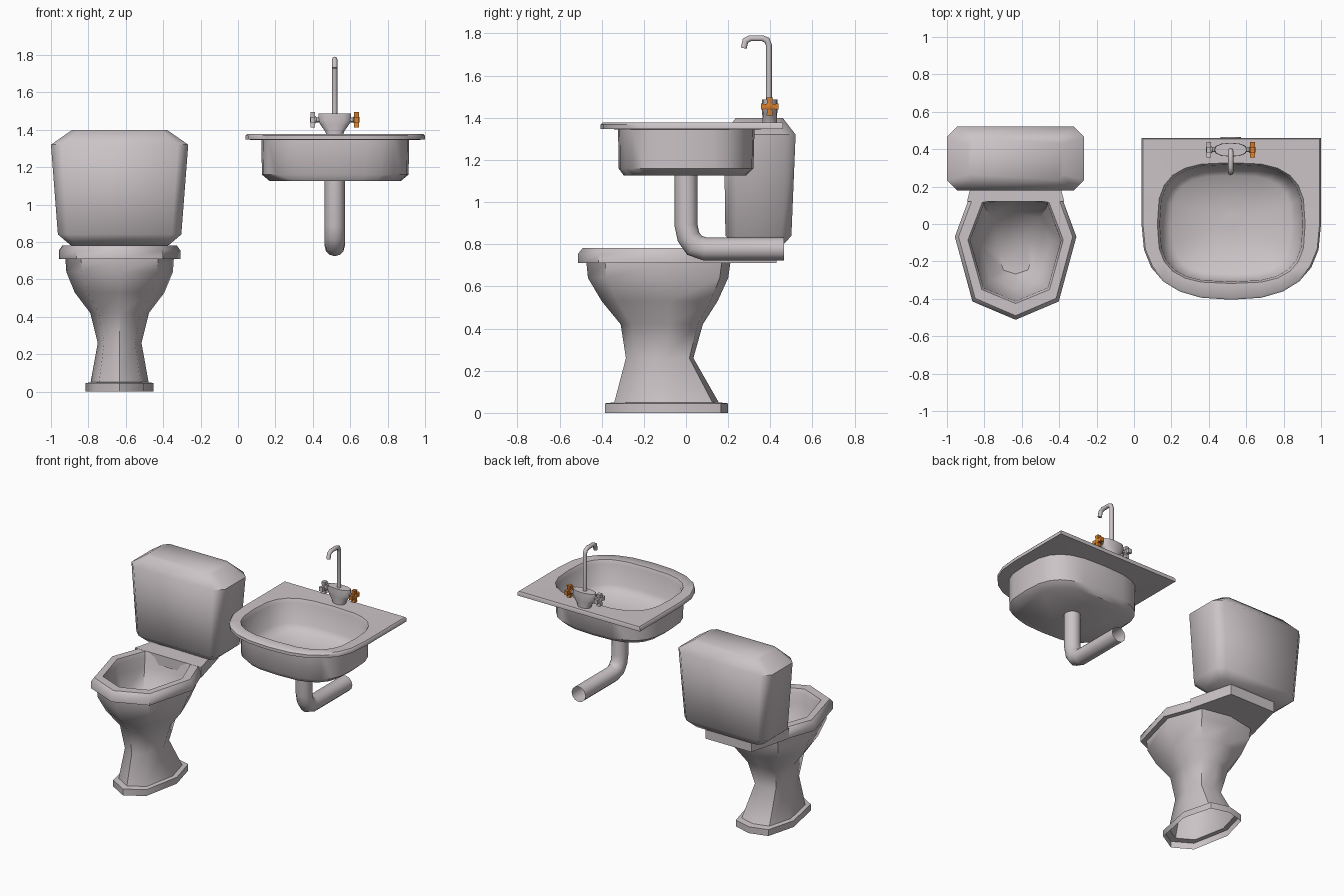
import bpy, bmesh, math
from mathutils import Vector

if "Cube" in bpy.data.objects:
    bpy.data.objects.remove(bpy.data.objects["Cube"])


def material(name, rgb):
    m = bpy.data.materials.new(name)
    m.diffuse_color = (*rgb, 1)
    m.use_nodes = True
    m.node_tree.nodes["Principled BSDF"].inputs["Base Color"].default_value = m.diffuse_color
    return m


PORCELAIN = material("porcelain", (0.60, 0.55, 0.57))
ORANGE = material("orange", (0.68, 0.21, 0.025))


def loft(name, rings, mat=PORCELAIN, start=True, end=True, angle=45):
    """Skin a list of equal-length closed rings of 3D points."""
    bm = bmesh.new()
    loops = [[bm.verts.new(p) for p in r] for r in rings]
    n = len(loops[0])
    for a, b in zip(loops, loops[1:]):
        for i in range(n):
            j = (i + 1) % n
            bm.faces.new((a[i], a[j], b[j], b[i]))
    if start:
        bm.faces.new(loops[0][::-1])
    if end:
        bm.faces.new(loops[-1])
    bmesh.ops.recalc_face_normals(bm, faces=bm.faces)
    me = bpy.data.meshes.new(name)
    bm.to_mesh(me)
    bm.free()
    me.materials.append(mat)
    ob = bpy.data.objects.new(name, me)
    bpy.context.collection.objects.link(ob)
    bpy.ops.object.select_all(action='DESELECT')
    ob.select_set(True)
    bpy.context.view_layer.objects.active = ob
    bpy.ops.object.shade_smooth_by_angle(angle=math.radians(angle))
    return ob


def chamfer_rect(cx, w, y0, y1, z, c):
    return [(cx - w + c, y0, z), (cx + w - c, y0, z), (cx + w, y0 + c, z), (cx + w, y1 - c, z),
            (cx + w - c, y1, z), (cx - w + c, y1, z), (cx - w, y1 - c, z), (cx - w, y0 + c, z)]


def bowl_ring(w, y0, y1, z):
    """Eight-sided bowl outline, blunt at the back and pointed at the front."""
    half = [(0, 0), (.71, .13), (1, .59), (.7, .94), (0, 1)]
    pts = half + [(-x, t) for x, t in half[3:0:-1]]
    return [(TX + x * w, y0 + t * (y1 - y0), z) for x, t in pts]


def oval(cx, cy, w, yf, yb, z, n=3.0, count=24, square_back=False):
    pts = []
    for i in range(count):
        a = 2 * math.pi * i / count
        c, s = math.cos(a), math.sin(a)
        if square_back and s > -1e-6:
            k = max(abs(c), abs(s))
            x, y = c / k, s / k
        else:
            x = math.copysign(abs(c) ** (2 / n), c)
            y = math.copysign(abs(s) ** (2 / n), s)
        if abs(s) < 1e-6:
            y = 0
        pts.append((cx + w * x, cy + (yb if y > 0 else yf) * y, z))
    return pts


def tube(name, x, path, r, sides, caps):
    """Round pipe along a path of (y, z) points."""
    p = [Vector(q) for q in path]
    rings = []
    for i, q in enumerate(p):
        d1 = (p[i] - p[i - 1]).normalized() if i else (p[1] - p[0]).normalized()
        d2 = (p[i + 1] - p[i]).normalized() if i < len(p) - 1 else d1
        t = (d1 + d2).normalized()
        k = r / max(t.dot(d1), .5)
        nrm = Vector((-t.y, t.x))
        rings.append([(x + r * math.cos(a), q.x + k * math.sin(a) * nrm.x, q.y + k * math.sin(a) * nrm.y)
                      for a in (2 * math.pi * j / sides for j in range(sides))])
    return loft(name, rings, start=caps, end=caps, angle=60)


TX, SX = -0.633, 0.52

# Toilet bowl: base, pedestal, outer bowl, rim and inner bowl in one skin
loft("toilet_bowl", [bowl_ring(*v) for v in (
    (.182, -.385, .20, 0), (.182, -.385, .20, .045), (.155, -.34, .155, .05),
    (.117, -.285, .035, .26), (.157, -.31, .08, .42), (.24, -.40, .15, .53),
    (.285, -.465, .20, .64), (.29, -.472, .21, .71), (.325, -.512, .24, .71),
    (.325, -.512, .24, .755), (.305, -.49, .225, .782), (.255, -.425, .15, .782),
    (.243, -.412, .14, .755), (.24, -.405, .13, .68), (.19, -.35, .06, .54),
    (.092, -.268, -.10, .43))], start=False, angle=50)

# Shelf carrying the tank
loft("tank_shelf", [[(TX - .26, .12, z), (TX + .26, .12, z), (TX + .18, .43, z), (TX - .18, .43, z)]
                    for z in (.71, .783)])

# Water tank
loft("water_tank", [chamfer_rect(TX, *v) for v in (
    (.265, .24, .45, .785, .03), (.33, .187, .50, .84, .05),
    (.367, .18, .52, 1.32, .055), (.255, .235, .46, 1.398, .03))], angle=50)

# Sink: drain floor, inner basin, flat top, and outer basin
loft("sink", [
    oval(SX, .01, .055, .055, .055, 1.15, 2),
    oval(SX, 0, .32, .26, .26, 1.165),
    oval(SX, 0, .37, .30, .30, 1.21),
    oval(SX, 0, .382, .308, .318, 1.35),
    oval(SX, 0, .395, .318, .328, 1.375),
    oval(SX, 0, .472, .395, .455, 1.377, 2.5, square_back=True),
    oval(SX, 0, .48, .405, .46, 1.368, 2.5, square_back=True),
    oval(SX, 0, .48, .405, .46, 1.347, 2.5, square_back=True),
    oval(SX, 0, .395, .322, .325, 1.345),
    oval(SX, 0, .392, .32, .32, 1.16),
    oval(SX, 0, .35, .295, .285, 1.125)])

# Drain disc and waste pipe
loft("drain", [oval(SX - .003, .01, .055, .055, .055, z, 2, 8) for z in (1.145, 1.156)])
tube("waste_pipe", .517, [(0, 1.14), (0, .89), (.012, .835), (.04, .795), (.09, .778), (.465, .778)],
     .054, 12, False)

# Tap body, spout and handle axle
FX, FY, FZ = .517, .397, 1.453
loft("tap_body", [oval(FX, FY, w, d, d, z, 2.3, 12) for w, d, z in (
    (.045, .034, 1.37), (.05, .034, 1.39), (.075, .036, 1.425), (.09, .037, 1.45), (.086, .036, 1.486))])
tube("spout", FX, [(.393, 1.47), (.393, 1.745), (.384, 1.768), (.362, 1.777), (.305, 1.777),
                   (.282, 1.766), (.274, 1.73)], .014, 8, True)


def disc_x(x, r, sides=8):
    return [(x, FY + r * math.cos(2 * math.pi * i / sides), FZ + r * math.sin(2 * math.pi * i / sides))
            for i in range(sides)]


def cross_x(x):
    """Four flared arms outline in the yz plane."""
    pts = []
    for k in range(4):
        c, s = math.cos(k * math.pi / 2), math.sin(k * math.pi / 2)
        for u, v in ((.011, -.011), (.042, -.015), (.042, .015)):
            pts.append((x, FY + u * c - v * s, FZ + u * s + v * c))
    return pts


# Cross handles, one orange
for side, label, mat in ((-1, "left", PORCELAIN), (1, "right", ORANGE)):
    loft(label + "_axle", [disc_x(FX + side * d, .013) for d in (.07, .108)])
    loft(label + "_hub", [disc_x(FX + side * d, r) for d, r in ((.098, .014), (.104, .02), (.128, .02), (.133, .012))], mat)
    loft(label + "_handle", [cross_x(FX + side * d) for d in (.104, .13)], mat)
